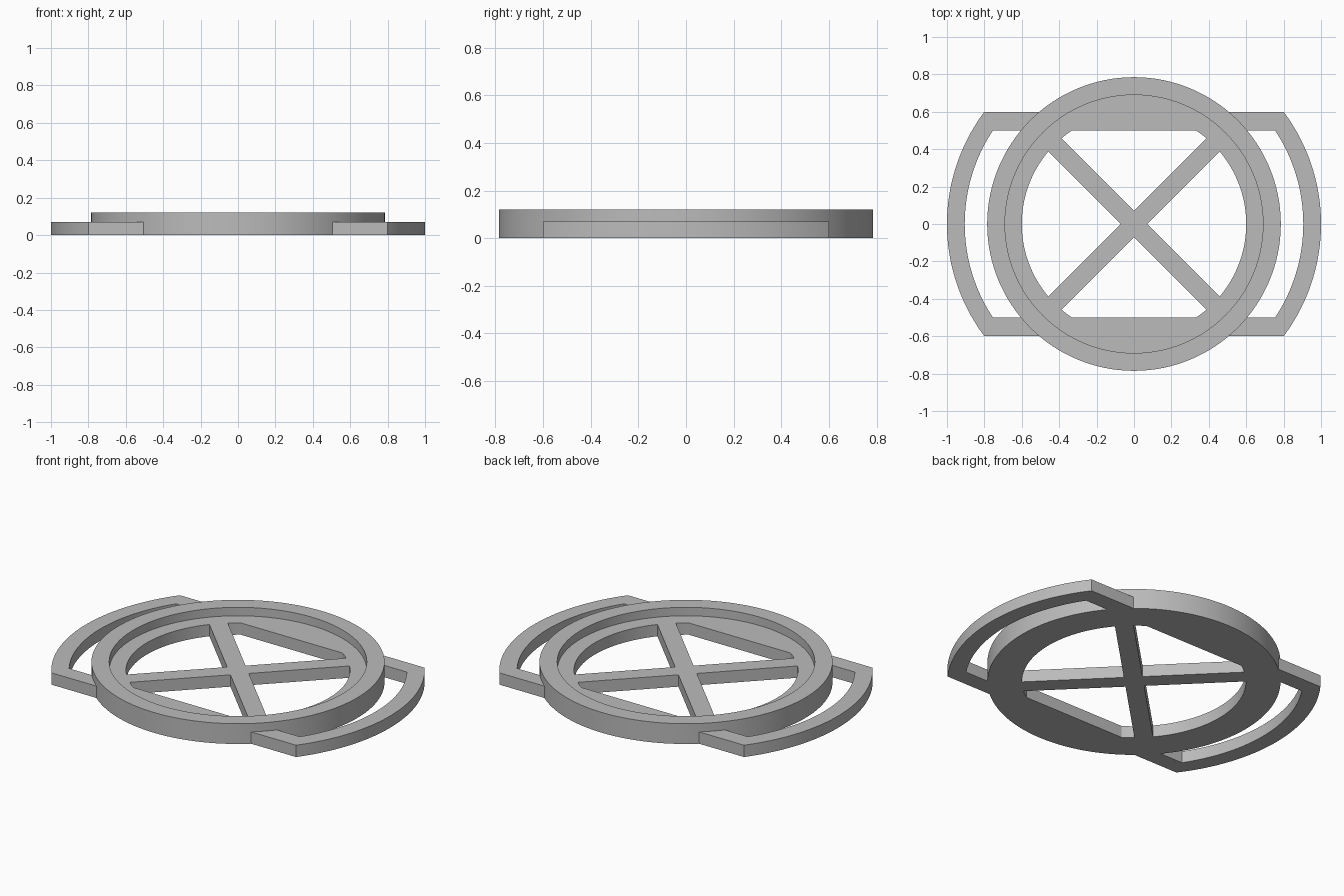
import bpy, bmesh, math

cube = bpy.data.objects.get("Cube")
if cube:
    bpy.data.objects.remove(cube, do_unlink=True)

PLATE = 0.07   # thickness of handles, spokes and ledge
RIM = 0.12     # height of the raised rim

grey = bpy.data.materials.new("plain grey")
grey.use_nodes = True
colour = (0.5, 0.5, 0.5, 1)
grey.diffuse_color = colour
grey.node_tree.nodes["Principled BSDF"].inputs["Base Color"].default_value = colour


def circle(radius, steps=128):
    return [(radius * math.cos(math.tau * i / steps),
             radius * math.sin(math.tau * i / steps)) for i in range(steps)]


def clipped_circle(radius, half_depth, steps=48):
    """Circle cut off flat at front and back."""
    limit = math.asin(half_depth / radius)
    points = []
    for start in (0, math.pi):
        for i in range(steps + 1):
            a = start - limit + 2 * limit * i / steps
            points.append((radius * math.cos(a), radius * math.sin(a)))
    return points


def bar(length, width, angle):
    c, s = math.cos(angle), math.sin(angle)
    corners = [(-1, -1), (1, -1), (1, 1), (-1, 1)]
    return [(x * length / 2 * c - y * width / 2 * s,
             x * length / 2 * s + y * width / 2 * c) for x, y in corners]


def prism(name, outline, bottom, top):
    bm = bmesh.new()
    face = bm.faces.new([bm.verts.new((x, y, bottom)) for x, y in outline])
    grown = bmesh.ops.extrude_face_region(bm, geom=[face])
    verts = [v for v in grown["geom"] if isinstance(v, bmesh.types.BMVert)]
    bmesh.ops.translate(bm, vec=(0, 0, top - bottom), verts=verts)
    bmesh.ops.recalc_face_normals(bm, faces=bm.faces)
    mesh = bpy.data.meshes.new(name)
    bm.to_mesh(mesh)
    bm.free()
    mesh.materials.append(grey)
    obj = bpy.data.objects.new(name, mesh)
    bpy.context.collection.objects.link(obj)
    return obj


def cut(obj, cutter):
    """Subtract the cutter from the object, then discard the cutter."""
    mod = obj.modifiers.new("cut", "BOOLEAN")
    mod.operation = "DIFFERENCE"
    mod.solver = "EXACT"
    mod.object = cutter
    bpy.context.view_layer.update()
    graph = bpy.context.evaluated_depsgraph_get()
    result = bpy.data.meshes.new_from_object(obj.evaluated_get(graph))
    obj.modifiers.clear()
    obj.data = result
    bpy.data.objects.remove(cutter, do_unlink=True)


# Openings between the diagonal spokes
openings = prism("openings_cutter", clipped_circle(0.6, 0.5), -0.1, 0.3)
for angle in (math.pi / 4, -math.pi / 4):
    cut(openings, prism("spoke_cutter", bar(2, 0.1, angle), -0.2, 0.4))

# Round ring with a recessed ledge and crossed spokes
ring = prism("ring_with_spokes", circle(0.785), 0, RIM)
cut(ring, prism("recess_cutter", circle(0.69), PLATE, 0.3))
cut(ring, openings)

# Curved handles on both sides
handles = prism("side_handles", clipped_circle(1, 0.6), 0, PLATE)
cut(handles, prism("handle_hole_cutter", clipped_circle(0.905, 0.5), -0.1, 0.3))
cut(handles, prism("ring_cutter", circle(0.782), -0.1, 0.3))

# Smooth curved walls, sharp edges
bpy.ops.object.select_all(action="DESELECT")
for obj in (ring, handles):
    obj.select_set(True)
bpy.context.view_layer.objects.active = ring
bpy.ops.object.shade_smooth_by_angle(angle=math.radians(20))
